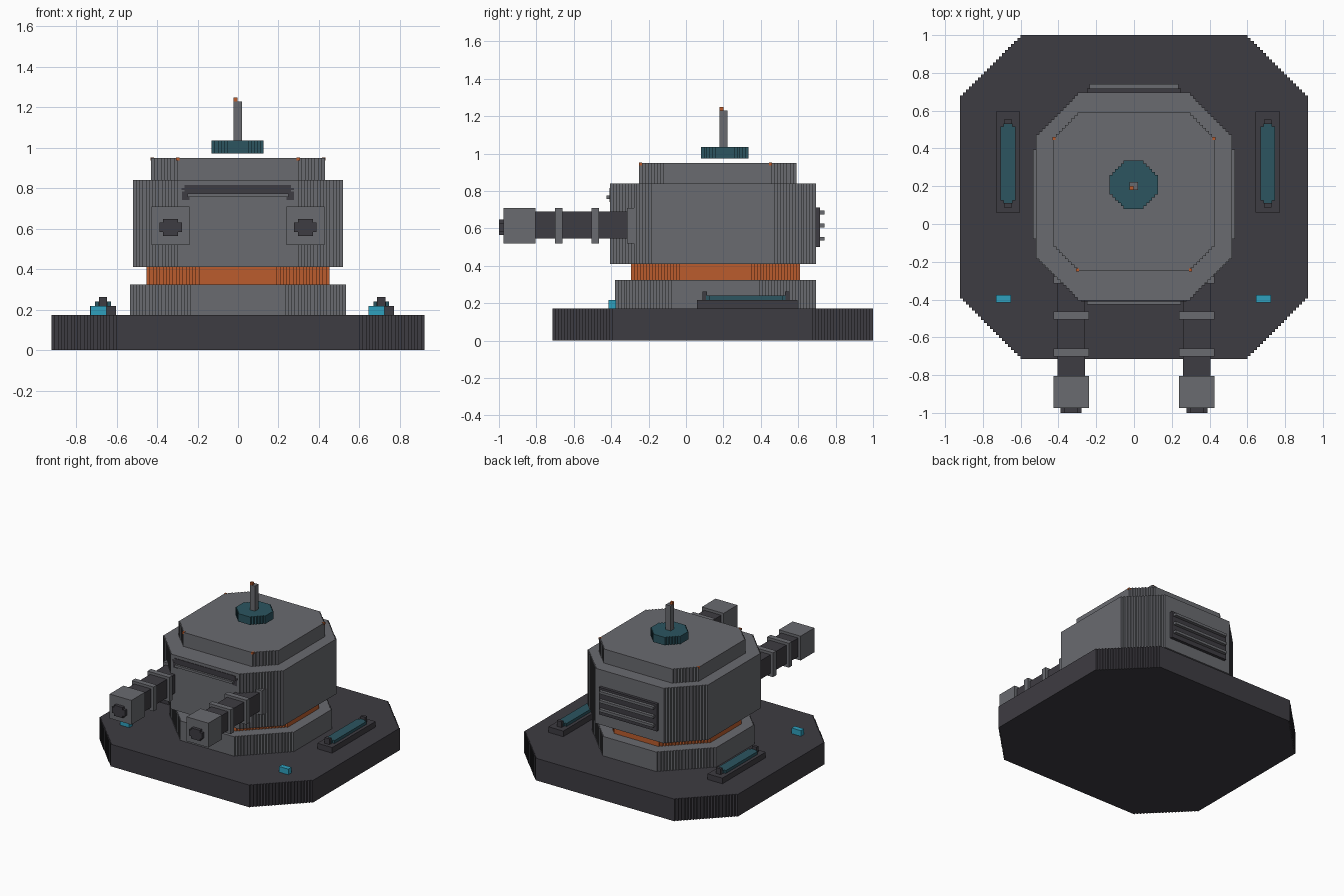
import bpy
import bmesh

cube = bpy.data.objects.get("Cube")
if cube:
    bpy.data.objects.remove(cube, do_unlink=True)

STEP = 0.016  # size of one stair step


def material(name, rgb):
    m = bpy.data.materials.new(name)
    m.use_nodes = True
    m.diffuse_color = (*rgb, 1)
    m.node_tree.nodes["Principled BSDF"].inputs["Base Color"].default_value = (*rgb, 1)
    return m


DARK = material("dark grey", (0.048, 0.045, 0.054))
GREY = material("mid grey", (0.144, 0.147, 0.162))
ORANGE = material("burnt orange", (0.50, 0.107, 0.026))
TEAL = material("deep teal", (0.025, 0.091, 0.117))
CYAN = material("bright cyan", (0.028, 0.352, 0.515))


def outline(hx, hy, cut):
    """Rectangle outline whose corners are cut by a staircase."""
    n = max(1, round(cut / STEP))
    s = cut / n
    q = []
    for i in range(n):
        q += [(hx - i * s, hy - cut + i * s), (hx - (i + 1) * s, hy - cut + i * s)]
    q.append((hx - cut, hy))
    return (q + [(-x, y) for x, y in reversed(q)]
            + [(-x, -y) for x, y in q] + [(x, -y) for x, y in reversed(q)])


def solid(name, mat, x, y, z, cut=0, axis="z"):
    """Block over three ranges, with stepped corners around the given axis."""
    cx, cy, cz = (sum(r) / 2 for r in (x, y, z))
    hx, hy, hz = ((r[1] - r[0]) / 2 for r in (x, y, z))
    bm = bmesh.new()
    if cut == 0:
        bmesh.ops.create_cube(bm, size=2)
        for v in bm.verts:
            v.co.x, v.co.y, v.co.z = v.co.x * hx, v.co.y * hy, v.co.z * hz
    else:
        a, b = (hy, hz) if axis == "z" else (hz, hy)
        face = bm.faces.new([bm.verts.new((px, py, -b)) for px, py in outline(hx, a, cut)])
        top = bmesh.ops.extrude_face_region(bm, geom=[face])["geom"]
        up = [v for v in top if isinstance(v, bmesh.types.BMVert)]
        bmesh.ops.translate(bm, verts=up, vec=(0, 0, 2 * b))
        if axis == "y":
            for v in bm.verts:
                v.co.y, v.co.z = v.co.z, v.co.y
    bmesh.ops.translate(bm, verts=bm.verts, vec=(cx, cy, cz))
    bmesh.ops.recalc_face_normals(bm, faces=bm.faces)
    mesh = bpy.data.meshes.new(name)
    bm.to_mesh(mesh)
    bm.free()
    mesh.materials.append(mat)
    obj = bpy.data.objects.new(name, mesh)
    bpy.context.collection.objects.link(obj)
    return obj


def around(c, half):
    return (c - half, c + half)


# Stacked body
solid("base_slab", DARK, (-0.922, 0.922), (-0.715, 1.0), (0, 0.173), 0.32)
solid("lower_collar", GREY, (-0.535, 0.535), (-0.38, 0.695), (0.173, 0.325), 0.30)
solid("turning_ring", ORANGE, (-0.453, 0.453), (-0.295, 0.61), (0.325, 0.41), 0.26)
solid("turret_body", GREY, (-0.518, 0.518), (-0.405, 0.695), (0.41, 0.84), 0.22)
solid("turret_cap", GREY, (-0.43, 0.43), (-0.25, 0.59), (0.84, 0.95), 0.13)

# Orange corner markers on the cap
for side in (-1, 1):
    for mx, my in ((0.298, -0.244), (0.424, 0.452)):
        solid("cap_marker", ORANGE, around(side * mx, 0.008), around(my, 0.008), (0.937, 0.952))

# Sensor disc and mast
solid("sensor_disc", TEAL, (-0.13, 0.126), (0.08, 0.335), (0.973, 1.035), 0.075)
solid("mast", GREY, (-0.023, 0.02), (0.18, 0.222), (1.035, 1.23))
solid("mast_tip", ORANGE, (-0.023, -0.003), (0.18, 0.2), (1.23, 1.25))

# Twin guns
for side, label in ((-1, "right"), (1, "left")):
    x = side * 0.333
    solid(label + "_gun_socket", GREY, around(x, 0.094), (-0.315, -0.26), (0.52, 0.71))
    solid(label + "_barrel", DARK, around(x, 0.073), (-0.81, -0.31), (0.545, 0.69))
    for ry in (-0.68, -0.485):
        solid(label + "_barrel_ring", GREY, around(x, 0.094), around(ry, 0.021), (0.52, 0.71))
    solid(label + "_muzzle", GREY, around(x, 0.094), (-0.975, -0.805), (0.52, 0.71))
    solid(label + "_muzzle_bore", DARK, around(x, 0.055), (-1.0, -0.97), (0.565, 0.648), 0.018, "y")

# Front vision slit with its lip
solid("vision_slit", DARK, (-0.28, 0.278), (-0.409, -0.4), (0.775, 0.817), 0.016, "y")
for side in (-1, 1):
    solid("slit_end", DARK, around(side * 0.258, 0.018), (-0.409, -0.4), (0.742, 0.785))
solid("slit_lip", GREY, (-0.25, 0.25), (-0.425, -0.4), (0.757, 0.775))

# Rear vent
solid("vent_panel", DARK, (-0.25, 0.25), (0.69, 0.717), (0.50, 0.712))
for z in (0.685, 0.615, 0.545):
    solid("vent_slat", GREY, (-0.235, 0.235), (0.715, 0.741), around(z, 0.01))

# Deck panels and lamps
for x, lamp, label in ((-0.667, -0.69, "right"), (0.708, 0.685, "left")):
    solid(label + "_deck_panel", DARK, around(x, 0.064), (0.06, 0.595), (0.17, 0.217))
    solid(label + "_deck_cell", TEAL, around(x, 0.039), (0.108, 0.533), (0.215, 0.24), 0.016)
    for y in (0.1, 0.542):
        solid(label + "_cell_clip", DARK, around(x, 0.02), around(y, 0.012), (0.215, 0.262))
    solid(label + "_lamp", CYAN, around(lamp, 0.04), (-0.415, -0.375), (0.17, 0.217))
